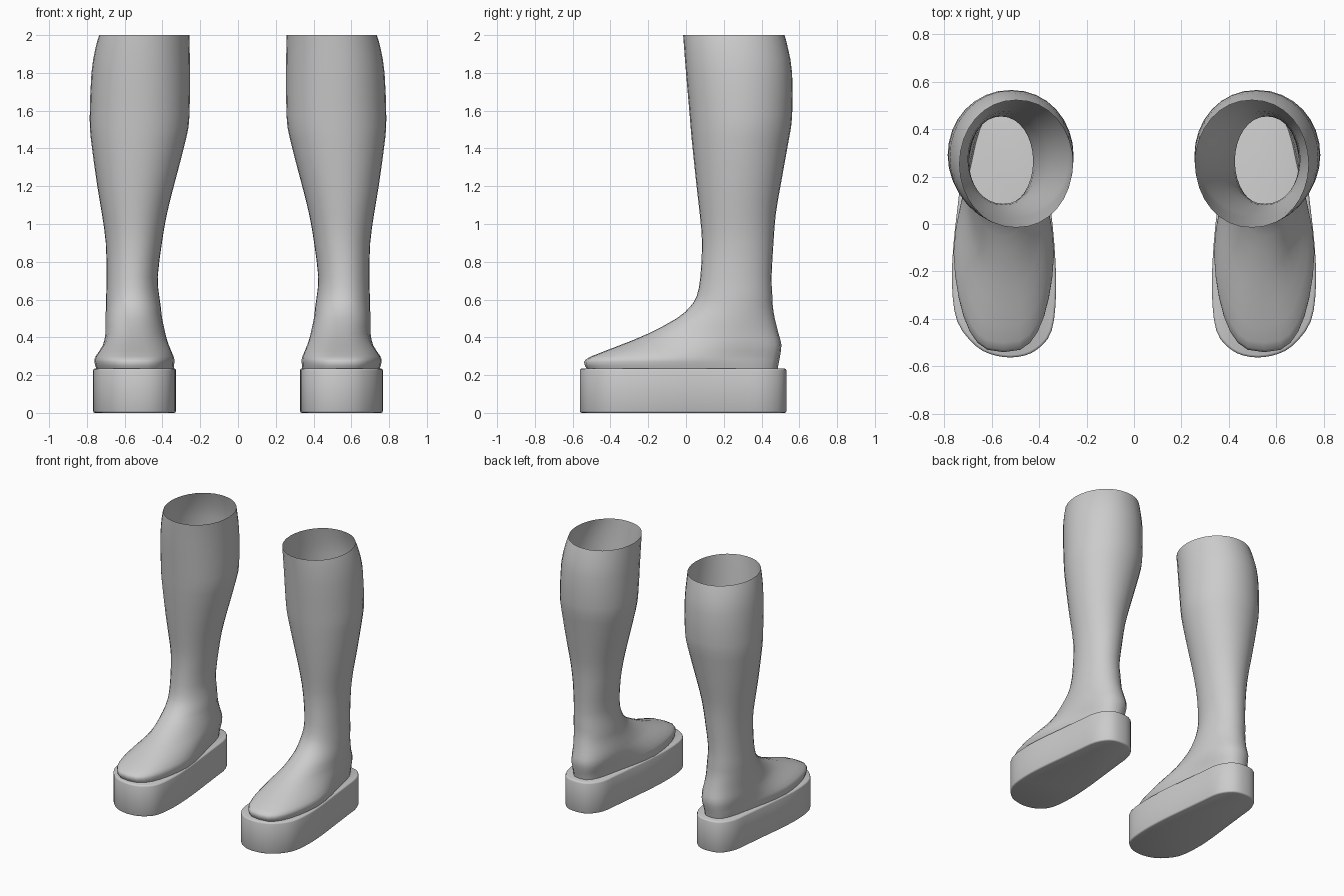
import bpy, bmesh, math

if "Cube" in bpy.data.objects:
    bpy.data.objects.remove(bpy.data.objects["Cube"])

grey = bpy.data.materials.new("light grey")
grey.diffuse_color = (0.6, 0.6, 0.6, 1)
grey.use_nodes = True
grey.node_tree.nodes["Principled BSDF"].inputs["Base Color"].default_value = grey.diffuse_color


def finish(bm, name, angle):
    """Turn a bmesh into a smooth object, mirrored to make the pair."""
    bmesh.ops.recalc_face_normals(bm, faces=bm.faces)
    me = bpy.data.meshes.new(name)
    bm.to_mesh(me)
    bm.free()
    ob = bpy.data.objects.new(name, me)
    bpy.context.collection.objects.link(ob)
    me.materials.append(grey)
    bpy.ops.object.select_all(action='DESELECT')
    ob.select_set(True)
    bpy.context.view_layer.objects.active = ob
    bpy.ops.object.shade_smooth_by_angle(angle=math.radians(angle))
    mod = ob.modifiers.new("pair", 'MIRROR')
    mod.use_mirror_merge = False
    return ob


def catmull(pts, steps, closed):
    """Smooth curve through tuples of any length."""
    n, out = len(pts), []
    for i in range(n if closed else n - 1):
        idx = [i - 1, i, i + 1, i + 2]
        p = [pts[j % n] if closed else pts[min(max(j, 0), n - 1)] for j in idx]
        for s in range(steps):
            t = s / steps
            out.append(tuple(0.5 * (2 * b + (c - a) * t + (2 * a - 5 * b + 4 * c - d) * t * t
                                    + (3 * b - a - 3 * c + d) * t ** 3)
                             for a, b, c, d in zip(*p)))
    if not closed:
        out.append(pts[-1])
    return out


# Boot upper: open shell of horizontal sections
# z, front y, back y, heel-side x range, toe-side x range
sections = [
    (0.232, -0.525, 0.485, 0.395, 0.70, 0.335, 0.755),
    (0.27, -0.54, 0.492, 0.39, 0.705, 0.332, 0.765),
    (0.30, -0.50, 0.498, 0.385, 0.705, 0.335, 0.76),
    (0.36, -0.345, 0.505, 0.375, 0.71, 0.36, 0.72),
    (0.42, -0.20, 0.49, 0.38, 0.707, 0.395, 0.69),
    (0.50, -0.05, 0.47, 0.40, 0.703, 0.415, 0.69),
    (0.56, 0.02, 0.46, 0.408, 0.70, 0.415, 0.69),
    (0.62, 0.057, 0.457, 0.417, 0.698, 0.417, 0.698),
    (0.72, 0.076, 0.453, 0.425, 0.695, 0.425, 0.695),
    (0.90, 0.085, 0.463, 0.403, 0.70, 0.403, 0.70),
    (1.05, 0.073, 0.475, 0.377, 0.72, 0.377, 0.72),
    (1.20, 0.056, 0.50, 0.34, 0.745, 0.34, 0.745),
    (1.45, 0.03, 0.545, 0.275, 0.779, 0.275, 0.779),
    (1.57, 0.02, 0.562, 0.257, 0.785, 0.257, 0.785),
    (1.80, 0.0, 0.562, 0.254, 0.776, 0.254, 0.776),
    (1.93, -0.01, 0.54, 0.256, 0.755, 0.256, 0.755),
    (2.00, -0.015, 0.522, 0.258, 0.735, 0.258, 0.735),
]
SIDES = 32
bm = bmesh.new()
rings = []
for z, yf, yb, h0, h1, t0, t1 in catmull(sections, 2, False):
    ring = []
    long = min(max((yb - yf - 0.55) / 0.4, 0), 1)      # 1 on the foot, 0 on the leg
    power = 0.95 - 0.25 * long
    for i in range(SIDES):
        a = 2 * math.pi * i / SIDES
        y = (yf + yb) / 2 + (yb - yf) / 2 * math.cos(a)
        k = min(max((0.32 - y) / 0.5, 0), 1)
        k = k * k * (3 - 2 * k)
        x0, x1 = h0 + (t0 - h0) * k, h1 + (t1 - h1) * k
        s = math.sin(a)
        e = math.copysign(abs(s) ** power, s)
        ring.append(bm.verts.new(((x0 + x1) / 2 + (x1 - x0) / 2 * e, y, z)))
    rings.append(ring)
for lo, hi in zip(rings, rings[1:]):
    for i in range(SIDES):
        j = (i + 1) % SIDES
        bm.faces.new((lo[i], lo[j], hi[j], hi[i]))
finish(bm, "boot_upper", 60)

# Platform sole: extruded footprint with softened edges
footprint = [(0.49, -0.56), (0.58, -0.555), (0.665, -0.515), (0.745, -0.41), (0.767, -0.25),
             (0.76, -0.08), (0.74, 0.10), (0.72, 0.28), (0.70, 0.42), (0.64, 0.51), (0.55, 0.532),
             (0.46, 0.51), (0.395, 0.42), (0.375, 0.28), (0.355, 0.10), (0.336, -0.08),
             (0.328, -0.28), (0.347, -0.45), (0.41, -0.53)]
bm = bmesh.new()
base = bm.faces.new([bm.verts.new((x, y, 0)) for x, y in catmull(footprint, 3, True)])
top = bmesh.ops.extrude_face_region(bm, geom=[base], use_keep_orig=True)["geom"]
bmesh.ops.translate(bm, verts=[v for v in top if isinstance(v, bmesh.types.BMVert)],
                    vec=(0, 0, 0.235))
rims = [e for e in bm.edges if abs(e.verts[0].co.z - e.verts[1].co.z) < 1e-5]
bmesh.ops.bevel(bm, geom=rims, offset=0.01, segments=2, profile=0.5, affect='EDGES')
finish(bm, "platform_sole", 50)
